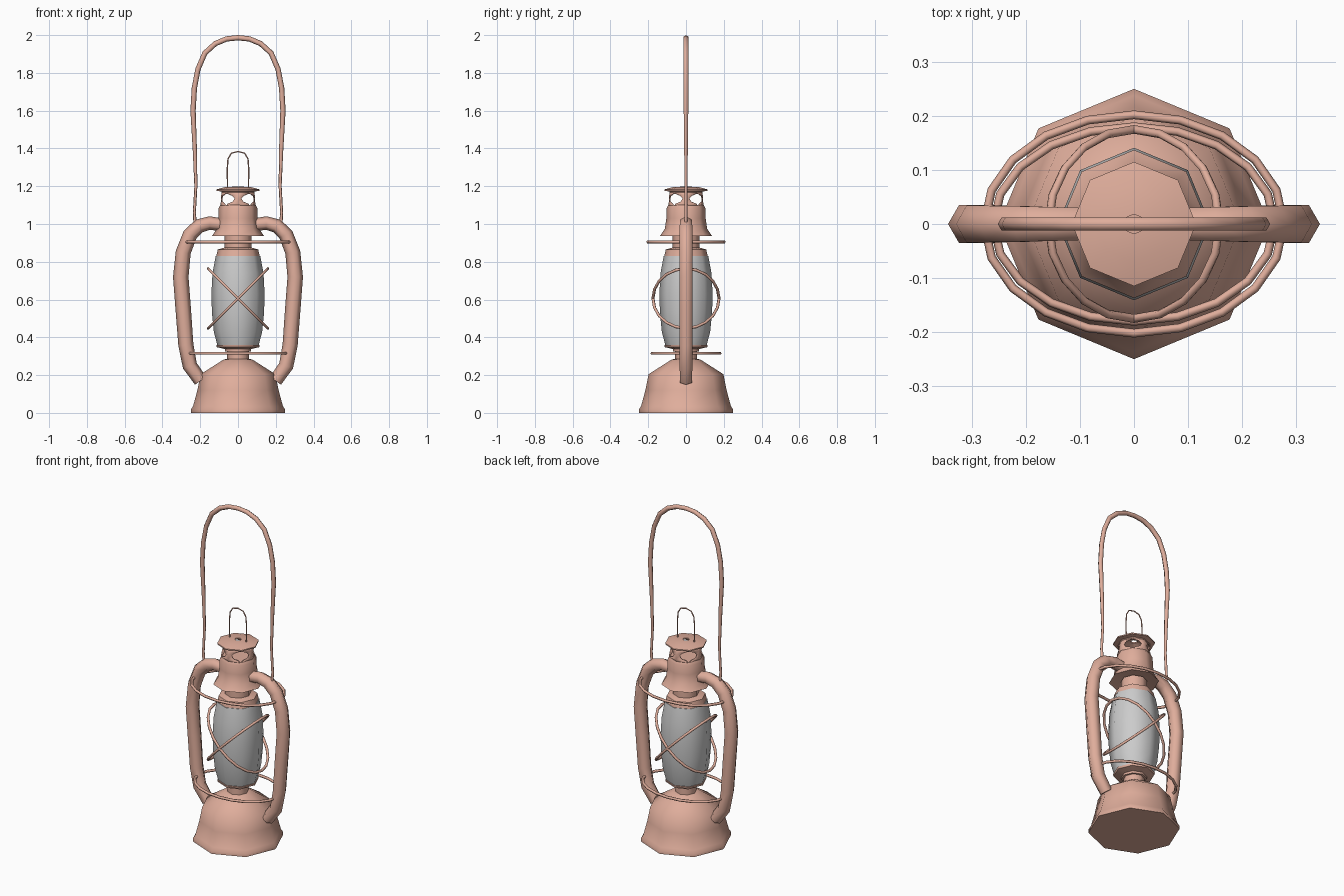
import bpy, bmesh, math
from mathutils import Vector

if "Cube" in bpy.data.objects:
    bpy.data.objects.remove(bpy.data.objects["Cube"])

paint = bpy.data.materials.new("copper_paint")
paint.diffuse_color = (0.74, 0.42, 0.33, 1)
paint.use_nodes = True
paint.node_tree.nodes["Principled BSDF"].inputs["Base Color"].default_value = paint.diffuse_color


def finish(name, bm, mat=paint, angle=50):
    bmesh.ops.recalc_face_normals(bm, faces=bm.faces)
    me = bpy.data.meshes.new(name)
    bm.to_mesh(me)
    bm.free()
    ob = bpy.data.objects.new(name, me)
    bpy.context.collection.objects.link(ob)
    if mat:
        me.materials.append(mat)
    bpy.ops.object.select_all(action='DESELECT')
    ob.select_set(True)
    bpy.context.view_layer.objects.active = ob
    bpy.ops.object.shade_smooth_by_angle(angle=math.radians(angle))
    return ob


def skin(bm, rings, closed=False, caps=(True, True)):
    """Join successive vertex loops with quads."""
    n = len(rings[0])
    for i in range(len(rings) if closed else len(rings) - 1):
        a, b = rings[i], rings[(i + 1) % len(rings)]
        for k in range(n):
            bm.faces.new((a[k], a[(k + 1) % n], b[(k + 1) % n], b[k]))
    if not closed:
        if caps[0]:
            bm.faces.new(rings[0])
        if caps[1]:
            bm.faces.new(rings[-1])


def lathe(name, profile, mat=paint, sides=8, caps=(True, True), closed=False):
    bm = bmesh.new()
    rings = [[bm.verts.new((r * math.cos(k * math.tau / sides),
                            r * math.sin(k * math.tau / sides), z))
              for k in range(sides)] for r, z in profile]
    skin(bm, rings, closed, caps)
    return finish(name, bm, mat)


def tube(name, pts, radii, normal=(0, 1, 0), sides=6, closed=False):
    """Sweep a polygon along a planar path."""
    bm = bmesh.new()
    pts = [Vector(p) for p in pts]
    normal = Vector(normal).normalized()
    n, rings = len(pts), []
    for i, p in enumerate(pts):
        if closed:
            t = pts[(i + 1) % n] - pts[i - 1]
        else:
            t = pts[min(i + 1, n - 1)] - pts[max(i - 1, 0)]
        side = normal.cross(t.normalized())
        r = radii[i] if isinstance(radii, (list, tuple)) else radii
        rings.append([bm.verts.new(p + r * (math.cos(a) * side + math.sin(a) * normal))
                      for a in (k * math.tau / sides for k in range(sides))])
    skin(bm, rings, closed)
    return finish(name, bm, angle=65)


def ellipse(center, u, v, n=20):
    c, u, v = Vector(center), Vector(u), Vector(v)
    return [c + math.cos(a) * u + math.sin(a) * v
            for a in (k * math.tau / n for k in range(n))]


# fuel tank with rim, shoulder and burner neck
lathe("tank", [(0.25, 0), (0.25, 0.018), (0.238, 0.035), (0.215, 0.12), (0.198, 0.205),
               (0.077, 0.282), (0.058, 0.286), (0.058, 0.34)])
lathe("burner_plate", [(0.07, 0.325), (0.07, 0.338), (0.112, 0.348), (0.115, 0.36)])

# glass globe
lathe("globe", [(0.108, 0.352), (0.128, 0.43), (0.138, 0.53), (0.141, 0.63),
                (0.135, 0.74), (0.118, 0.83)], mat=None)

# globe collar and flared hood
lathe("globe_collar", [(0.116, 0.826), (0.107, 0.865), (0.072, 0.875), (0.072, 0.94)])
lathe("hood", [(0.07, 0.95), (0.137, 0.937), (0.112, 0.975), (0.104, 1.03),
               (0.102, 1.085), (0.094, 1.1)])

# four flared chimney posts, leaving open windows on the diagonals
for i in range(4):
    bm = bmesh.new()
    rows = []
    for z, half, r in [(1.095, 44, .094), (1.108, 36, .092), (1.118, 18, .091), (1.135, 12, .09),
                       (1.15, 20, .089), (1.158, 34, .088), (1.167, 44, .087)]:
        rows.append([bm.verts.new((r * math.cos(a), r * math.sin(a), z))
                     for a in (i * math.pi / 2 + math.radians(s * half) for s in (-1, 0, 1))])
    for a, b in zip(rows, rows[1:]):
        for k in range(2):
            bm.faces.new((a[k], a[k + 1], b[k + 1], b[k]))
    post = finish(f"chimney_post_{i + 1}", bm)
    mod = post.modifiers.new("thickness", 'SOLIDIFY')
    mod.thickness = 0.006

# chimney cap with a small vent hole
lathe("chimney_cap", [(0.018, 1.19), (0.018, 1.198), (0.07, 1.195), (0.115, 1.183),
                      (0.115, 1.176), (0.088, 1.172), (0.085, 1.16), (0.075, 1.165)], closed=True)

# lifting loop on the cap
tube("lifting_loop", [(-.055, 0, 1.18), (-.057, 0, 1.29), (-.053, 0, 1.345), (-.035, 0, 1.375),
                      (0, 0, 1.384), (.035, 0, 1.375), (.053, 0, 1.345), (.057, 0, 1.29),
                      (.055, 0, 1.18)], 0.0035)

# side air tubes
side_path = [(.08, .995), (.15, 1.005), (.205, .99), (.253, .945), (.29, .85), (.303, .72),
             (.29, .55), (.276, .36), (.255, .25), (.198, .17)]
side_radii = [.034, .036, .038, .039, .04, .041, .041, .04, .039, .036]
for s, label in ((-1, "left"), (1, "right")):
    tube(f"{label}_air_tube", [(s * x, 0, z) for x, z in side_path], side_radii)

# large carrying bail
half = [(.227, 1.005, .009), (.231, 1.06, .008), (.223, 1.2, .008), (.228, 1.38, .011),
        (.238, 1.6, .014), (.231, 1.72, .014), (.212, 1.82, .014), (.175, 1.905, .014),
        (.12, 1.955, .014), (.06, 1.98, .014)]
bail = [(-x, z, r) for x, z, r in half] + [(0, 1.986, .014)] + half[::-1]
tube("bail", [(x, 0, z) for x, z, r in bail], [r for x, z, r in bail])

# guard wires: two level rings and two crossed rings
tube("upper_guard_ring", ellipse((0, 0, .905), (.277, 0, 0), (0, .202, 0)),
     .008, (0, 0, 1), closed=True)
tube("lower_guard_ring", ellipse((0, 0, .315), (.26, 0, 0), (0, .18, 0)),
     .008, (0, 0, 1), closed=True)
for s, label in ((-1, "left"), (1, "right")):
    tube(f"{label}_crossed_guard_ring",
         ellipse((0, 0, .606), (s * .158, 0, .158), (0, .175, 0)),
         .008, (1, 0, -s), closed=True)
